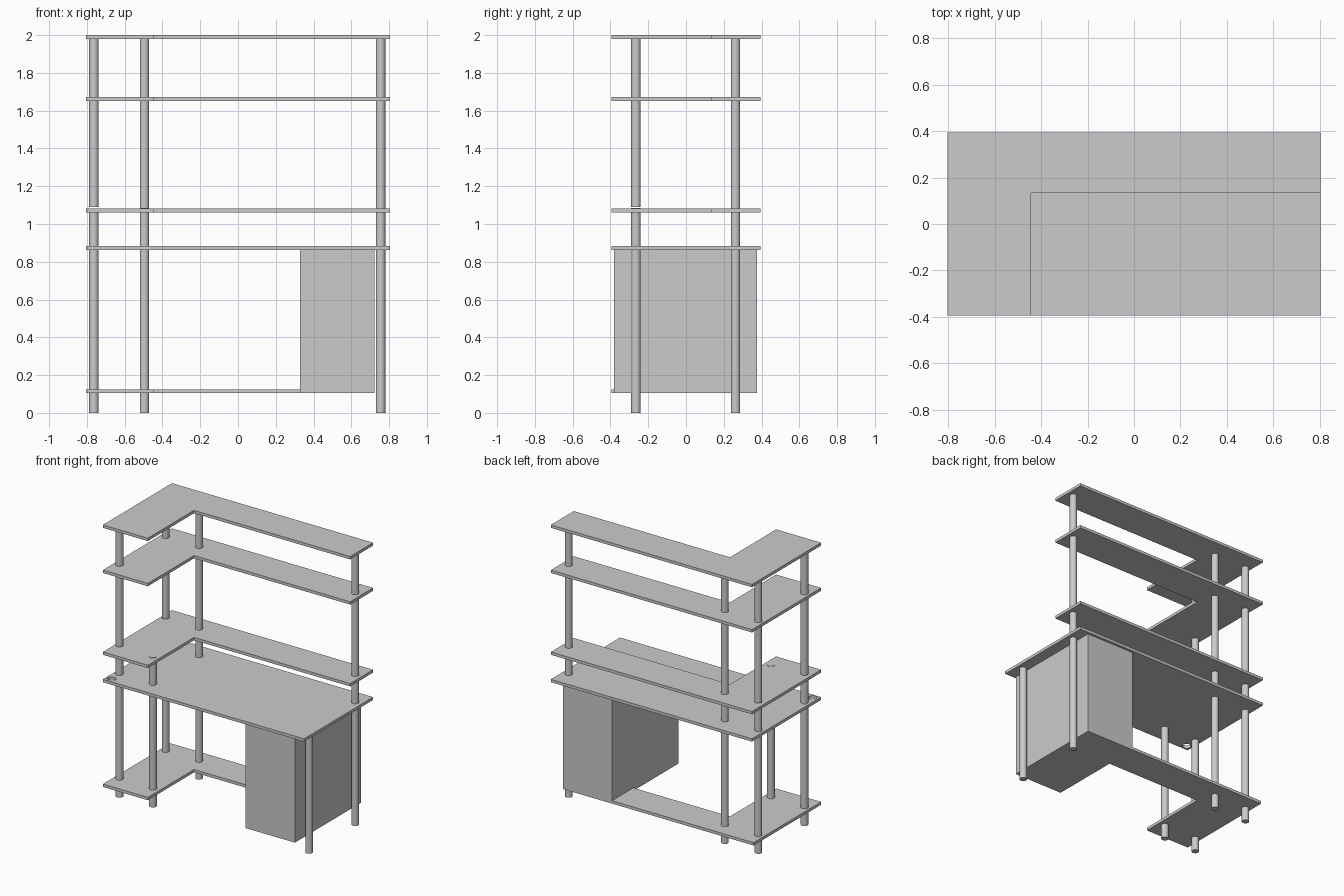
import bpy, bmesh

cube = bpy.data.objects.get("Cube")
if cube:
    bpy.data.objects.remove(cube, do_unlink=True)

grey = bpy.data.materials.new("plain_grey")
grey.use_nodes = True
GREY = (0.6, 0.6, 0.6, 1)
grey.diffuse_color = GREY
grey.node_tree.nodes["Principled BSDF"].inputs["Base Color"].default_value = GREY

THICK = 0.021
X, Y = 0.805, 0.395            # half width and half depth
WING_X, STRIP_Y = -0.445, 0.133


def plate(name, outline, bottom, height):
    """Extrude a flat outline upwards."""
    bm = bmesh.new()
    face = bm.faces.new([bm.verts.new((x, y, bottom)) for x, y in outline])
    new = bmesh.ops.extrude_face_region(bm, geom=[face])["geom"]
    verts = [g for g in new if isinstance(g, bmesh.types.BMVert)]
    bmesh.ops.translate(bm, verts=verts, vec=(0, 0, height))
    bmesh.ops.recalc_face_normals(bm, faces=bm.faces)
    mesh = bpy.data.meshes.new(name)
    bm.to_mesh(mesh)
    bm.free()
    mesh.materials.append(grey)
    obj = bpy.data.objects.new(name, mesh)
    bpy.context.collection.objects.link(obj)
    return obj


def rectangle(x0, x1, y0, y1):
    return [(x0, y0), (x1, y0), (x1, y1), (x0, y1)]


def l_shape(right, back):
    return [(-X, -Y), (WING_X, -Y), (WING_X, STRIP_Y),
            (right, STRIP_Y), (right, back), (-X, back)]


def post(name, x, y, bottom, top, radius=0.025):
    bpy.ops.mesh.primitive_cylinder_add(vertices=32, radius=radius, depth=top - bottom,
                                        location=(x, y, (bottom + top) / 2))
    obj = bpy.context.object
    obj.name = name
    obj.data.materials.append(grey)
    bpy.ops.object.shade_smooth_by_angle()
    return obj


# Shelves above the desk
TOP, MIDDLE, LOW = 2 - THICK, 1.652, 1.06
for name, z in (("top_shelf", TOP), ("middle_shelf", MIDDLE), ("low_shelf", LOW)):
    plate(name, l_shape(X, Y), z, THICK)

# Desk top with a cable hole in the front corner
DESK = 0.862
desk = plate("desk_top", rectangle(-X, X, -Y, Y), DESK, THICK)
cutter = post("cable_hole_cutter", -0.763, -0.355, DESK - 0.05, DESK + 0.07, 0.03)
cutter.hide_render = True
cut = desk.modifiers.new("cable_hole", "BOOLEAN")
cut.operation, cut.solver, cut.object = "DIFFERENCE", "EXACT", cutter
bpy.context.view_layer.objects.active = desk
bpy.ops.object.modifier_apply(modifier=cut.name)
bpy.data.objects.remove(cutter, do_unlink=True)

# Cabinet and the foot shelf that ends against it
FOOT, CAB_LEFT, CAB_BACK = 0.104, 0.328, 0.377
plate("cabinet", rectangle(CAB_LEFT, 0.722, -0.381, CAB_BACK), FOOT, DESK - FOOT)
plate("foot_shelf", l_shape(CAB_LEFT, CAB_BACK), FOOT, THICK)

# Posts
OUTER, INNER, FAR = -0.763, -0.495, 0.755
FRONT, BACK = -0.265, 0.262
for side, y in (("front", FRONT), ("back", BACK)):
    post(f"{side}_outer_lower_post", OUTER, y, 0, LOW)
    post(f"{side}_outer_upper_post", OUTER, y, LOW + THICK + 0.009, TOP)
post("front_inner_post", INNER, FRONT, 0, LOW + THICK + 0.003)
post("back_inner_post", INNER, BACK, 0, TOP)
post("back_far_post", FAR, BACK, 0, TOP)
post("front_far_leg", FAR, FRONT, 0, DESK)
